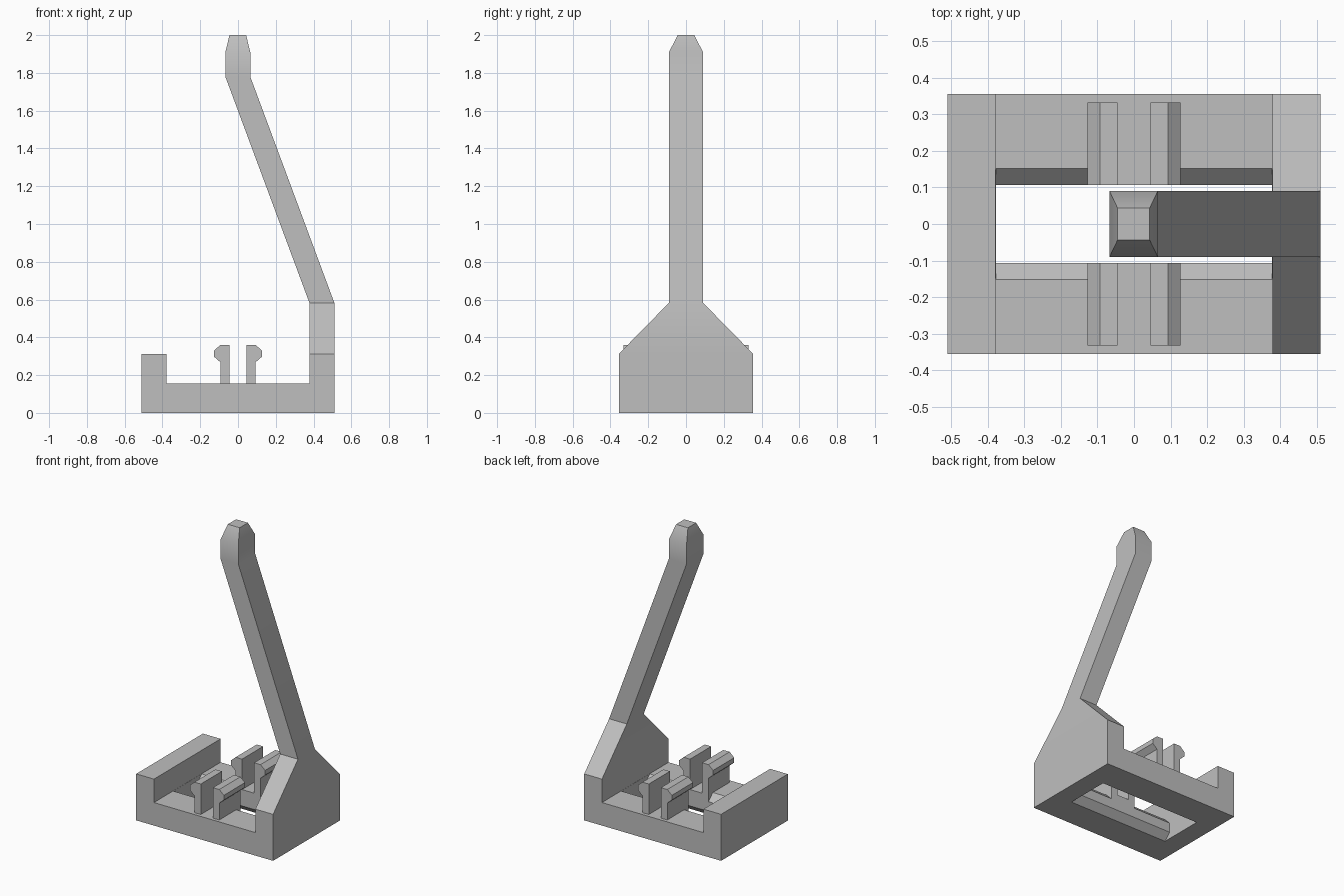
import bpy, bmesh, math
from mathutils import Vector

cube = bpy.data.objects.get("Cube")
if cube:
    bpy.data.objects.remove(cube, do_unlink=True)

# Single grey plastic
GREY = (0.52, 0.52, 0.52, 1)
grey = bpy.data.materials.new("plain_grey")
grey.use_nodes = True
grey.diffuse_color = GREY
grey.node_tree.nodes["Principled BSDF"].inputs["Base Color"].default_value = GREY


def prism(points, axis, lo, hi):
    """Extrude a 2D profile (XZ along y, or YZ along x) between lo and hi."""
    bm = bmesh.new()
    place = (lambda a, b: (a, lo, b)) if axis == "y" else (lambda a, b: (lo, a, b))
    shift = Vector((0, hi - lo, 0)) if axis == "y" else Vector((hi - lo, 0, 0))
    face = bm.faces.new([bm.verts.new(place(a, b)) for a, b in points])
    new = bmesh.ops.extrude_face_region(bm, geom=[face], use_keep_orig=True)["geom"]
    bmesh.ops.translate(bm, vec=shift, verts=[v for v in new if isinstance(v, bmesh.types.BMVert)])
    bmesh.ops.recalc_face_normals(bm, faces=bm.faces)
    bm.normal_update()
    return bm


def finish(name, bm):
    bmesh.ops.recalc_face_normals(bm, faces=bm.faces)
    mesh = bpy.data.meshes.new(name)
    bm.to_mesh(mesh)
    bm.free()
    mesh.materials.append(grey)
    obj = bpy.data.objects.new(name, mesh)
    bpy.context.collection.objects.link(obj)
    return obj


def activate(obj):
    bpy.ops.object.select_all(action="DESELECT")
    obj.select_set(True)
    bpy.context.view_layer.objects.active = obj


W, D, INNER = 0.51, 0.355, 0.378   # half width, half depth, inner wall face
FLOOR, WALL = 0.155, 0.313         # tray floor and wall heights
GAP, LIP = 0.107, 0.152            # half widths of the slot and its bevels

# U-shaped tray
tray = prism([(-W, 0), (W, 0), (W, WALL), (INNER, WALL), (INNER, FLOOR),
              (-INNER, FLOOR), (-INNER, WALL), (-W, WALL)], "y", -D, D)

# Tapered bracket, leaning arm and blunt tip grown from the tall wall
top = max(tray.faces, key=lambda f: f.normal.z * 10 + f.calc_center_median().z
          + f.calc_center_median().x)
sections = [(INNER, W, 0.09, 0.583), (-0.067, 0.065, 0.09, 1.78),
            (-0.067, 0.065, 0.09, 1.91), (-0.045, 0.043, 0.044, 2.0)]
for x0, x1, half, z in sections:
    middle = top.calc_center_median()
    top = bmesh.ops.extrude_discrete_faces(tray, faces=[top])["faces"][0]
    for v in top.verts:
        v.co = (x0 if v.co.x < middle.x else x1, math.copysign(half, v.co.y), z)
body = finish("tray_and_arm", tray)

# Bevelled slot through the tray floor
half_slot = [(LIP, -0.01), (LIP, 0), (GAP, 0.045), (GAP, 0.11), (LIP, FLOOR), (LIP, FLOOR + 0.01)]
outline = half_slot + [(-y, z) for y, z in reversed(half_slot)]
cutter = finish("slot_cutter", prism(outline, "x", -INNER + 0.001, INNER - 0.001))
cutter.hide_render = True
cut = body.modifiers.new("slot", "BOOLEAN")
cut.operation = "DIFFERENCE"
cut.solver = "EXACT"
cut.object = cutter
activate(body)
bpy.ops.object.modifier_apply(modifier=cut.name)
bpy.data.objects.remove(cutter, do_unlink=True)
bpy.ops.object.shade_smooth_by_angle(angle=math.radians(30))

# Hooked clips in two facing pairs, with flat pads filling the bevel below them
hook = [(0.045, FLOOR - 0.01), (0.093, FLOOR - 0.01), (0.093, 0.268), (0.127, 0.298),
        (0.127, 0.33), (0.093, 0.36), (0.045, 0.36)]
pad = [(GAP, 0.11), (LIP, FLOOR), (GAP, FLOOR)]
for end, sy in (("front", -1), ("back", 1)):
    y0, y1 = sorted((sy * GAP, sy * 0.332))
    for side, sx in (("left", 1), ("right", -1)):
        finish(f"{end}_{side}_clip", prism([(sx * x, z) for x, z in hook], "y", y0, y1))
    finish(f"{end}_clip_pad", prism([(sy * y, z) for y, z in pad], "x", -0.093, 0.093))
